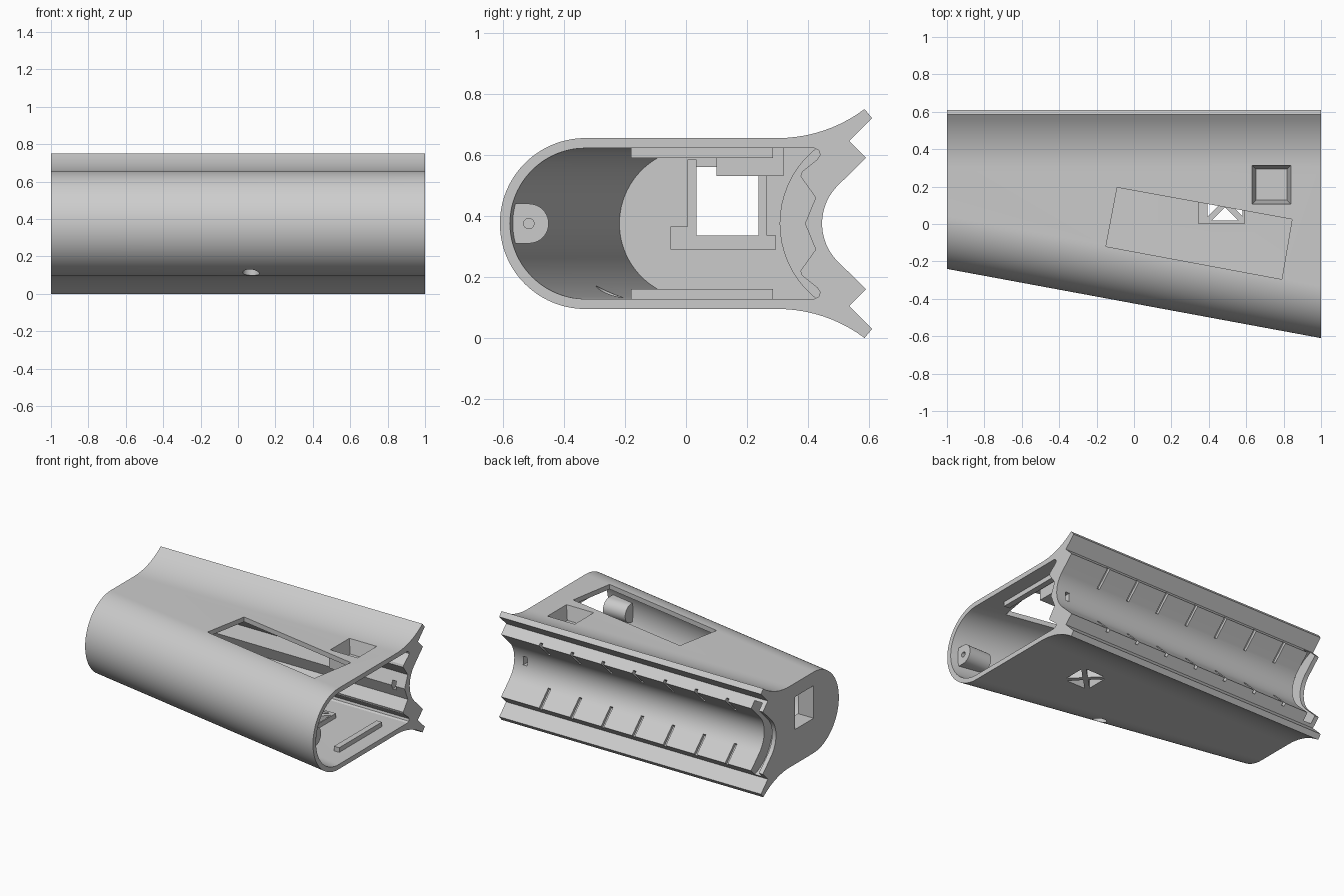
import bpy, bmesh, math
from mathutils import Matrix

cube = bpy.data.objects.get("Cube")
if cube:
    bpy.data.objects.remove(cube)

grey = bpy.data.materials.new("light grey plastic")
grey.use_nodes = True
grey.diffuse_color = (0.6, 0.6, 0.6, 1)
grey.node_tree.nodes["Principled BSDF"].inputs["Base Color"].default_value = (0.6, 0.6, 0.6, 1)

MID = 0.375          # height of the mirror plane
CRADLE = 0.622       # y of the cradle axis


def add(name, bm):
    bmesh.ops.recalc_face_normals(bm, faces=bm.faces)
    mesh = bpy.data.meshes.new(name)
    bm.to_mesh(mesh)
    bm.free()
    ob = bpy.data.objects.new(name, mesh)
    ob.data.materials.append(grey)
    bpy.context.collection.objects.link(ob)
    return ob


def loft(name, section, x0, x1):
    """Solid between two (y, z) sections at x0 and x1."""
    bm = bmesh.new()
    a, b = [[bm.verts.new((x, y, z)) for y, z in section(x)] for x in (x0, x1)]
    bm.faces.new(a)
    bm.faces.new(b)
    for i in range(len(a)):
        j = (i + 1) % len(a)
        bm.faces.new((a[i], a[j], b[j], b[i]))
    return add(name, bm)


def upright(name, pts, z0, z1):
    """Solid with a plan outline, raised from z0 to z1."""
    bm = bmesh.new()
    face = bm.faces.new([bm.verts.new((x, y, z0)) for x, y in pts])
    new = bmesh.ops.extrude_face_region(bm, geom=[face])["geom"]
    bmesh.ops.translate(bm, vec=(0, 0, z1 - z0),
                        verts=[v for v in new if isinstance(v, bmesh.types.BMVert)])
    return add(name, bm)


def box(name, x0, x1, y0, y1, z0, z1):
    return upright(name, [(x0, y0), (x1, y0), (x1, y1), (x0, y1)], z0, z1)


def arc(y, h, r, a0, a1, n):
    return [(y + r * math.cos(math.radians(a0 + (a1 - a0) * i / n)),
             h + r * math.sin(math.radians(a0 + (a1 - a0) * i / n))) for i in range(n + 1)]


def mirrored(half):
    """Close a top half outline, given as (y, height over MID), with its reflection."""
    low = [(y, MID - h) for y, h in reversed(half) if h > 1e-5]
    return [(y, MID + h) for y, h in half] + low


def combine(target, tool, op):
    mod = target.modifiers.new("bool", "BOOLEAN")
    mod.operation, mod.solver, mod.object = op, "EXACT", tool
    bpy.context.view_layer.update()
    dg = bpy.context.evaluated_depsgraph_get()
    mesh = bpy.data.meshes.new_from_object(target.evaluated_get(dg))
    target.modifiers.clear()
    target.data = mesh
    bpy.data.objects.remove(tool)


def cut(target, tool):
    combine(target, tool, "DIFFERENCE")


def join(target, tool):
    combine(target, tool, "UNION")


def front_axis(x):
    return 0.04 - 0.185 * (x + 1)


# Outer shell: slanted round nose, flared back lips, notches and cradle
def outer(x):
    return mirrored(arc(front_axis(x), 0, 0.28, 180, 90, 28)
                    + arc(0.3, 0.755, 0.475, -90, -53.1, 10)
                    + [(0.61, 0.345), (0.535, 0.27), (0.59, 0.215)]
                    + arc(CRADLE, 0, 0.176, 135, 180, 12))


def inner(x):
    return mirrored(arc(front_axis(x), 0, 0.247, 180, 90, 28)
                    + [(0.42, 0.247), (0.435, 0.24), (0.44, 0.225), (0.43, 0.21),
                       (0.38, 0.17), (0.375, 0.155), (0.425, 0.085), (0.39, 0)])


body = loft("housing", outer, -1, 1)
cavity = loft("cavity_cutter", inner, -0.94, 1.1)
cut(cavity, loft("end_bulge", lambda x: arc(CRADLE, MID, 0.315, 0, 354, 59), -0.96, -0.85))
cut(body, cavity)

# Curved channel joining the two notches at the closed end
cut(body, loft("channel_cutter", lambda x: arc(CRADLE, MID, 0.265, 0, 354, 59), -0.97, -0.91))

# Slots along both cradle edges
for side in (1, -1):
    for i in range(7):
        x = 0.7 - i * 0.237
        prof = [(0.62, 0.225), (0.50, 0.105), (0.475, 0.13), (0.575, 0.23)]
        cut(body, loft("slot_cutter", lambda _: [(y, MID + side * h) for y, h in prof],
                       x - 0.01, x + 0.01))

# Window in the closed end, with ledges inside
cut(body, box("window_cutter", -1.1, -0.8, 0.035, 0.238, 0.335, 0.56))
for y0, y1, z0, z1 in ((-0.025, 0.295, 0.29, 0.335), (0.005, 0.035, 0.30, 0.585),
                       (0.238, 0.265, 0.30, 0.53), (-0.05, 0.005, 0.29, 0.365)):
    join(body, box("window_ledge", -0.96, -0.88, y0, y1, z0, z1))

# Slanted rectangular opening in the top
cut(body, upright("opening_cutter", [(-0.09, 0.195), (0.845, 0.025),
                                     (0.79, -0.295), (-0.15, -0.12)], 0.4, 0.9))

# Tapered square pocket in the top
join(body, box("pocket_box", 0.625, 0.845, 0.1, 0.32, 0.53, 0.64))
bm = bmesh.new()
bmesh.ops.create_cone(bm, cap_ends=True, segments=4, radius1=0.083 * 2 ** 0.5,
                      radius2=0.105 * 2 ** 0.5, depth=0.1,
                      matrix=Matrix.Translation((0.735, 0.21, 0.61)) @ Matrix.Rotation(math.pi / 4, 4, "Z"))
cut(body, add("pocket_cutter", bm))

# Floor vent: raised frame with four triangular holes around a cross
join(body, box("vent_frame", 0.345, 0.59, 0, 0.225, 0.11, 0.16))
for k in range(4):
    tri = [(0.022, 0), (0.094, 0.072), (0.094, -0.072)]
    a = k * math.pi / 2
    pts = [(0.487 + x * math.cos(a) - y * math.sin(a),
            0.112 + x * math.sin(a) + y * math.cos(a)) for x, y in tri]
    cut(body, upright("vent_cutter", pts, 0, 0.3))

# Drain hole under the nose and pin hole through the cradle
cut(body, upright("drain_cutter", arc(0.07, -0.25, 0.045, 0, 345, 23), 0, 0.25))
cut(body, box("pin_cutter", 0.9, 0.93, 0.35, 0.5, 0.345, 0.405))

# Cross rails inside the open end
for z in (0.12, 0.59):
    join(body, box("cross_rail", 0.86, 0.9, -0.18, 0.285, z, z + 0.04))


# Screw boss on the nose wall
def boss(x):
    return mirrored([(front_axis(x) - 0.25, 0), (front_axis(x) - 0.25, 0.065)]
                    + arc(-0.515, 0, 0.065, 90, 0, 10))


join(body, loft("screw_boss", boss, 0.78, 0.95))
cut(body, loft("screw_cutter", lambda x: arc(-0.515, MID, 0.017, 0, 345, 23), 0.84, 1.0))

# Smooth curves, crisp edges
for poly in body.data.polygons:
    poly.material_index = 0
bpy.ops.object.select_all(action="DESELECT")
body.select_set(True)
bpy.context.view_layer.objects.active = body
bpy.ops.object.shade_smooth_by_angle(angle=math.radians(25))
